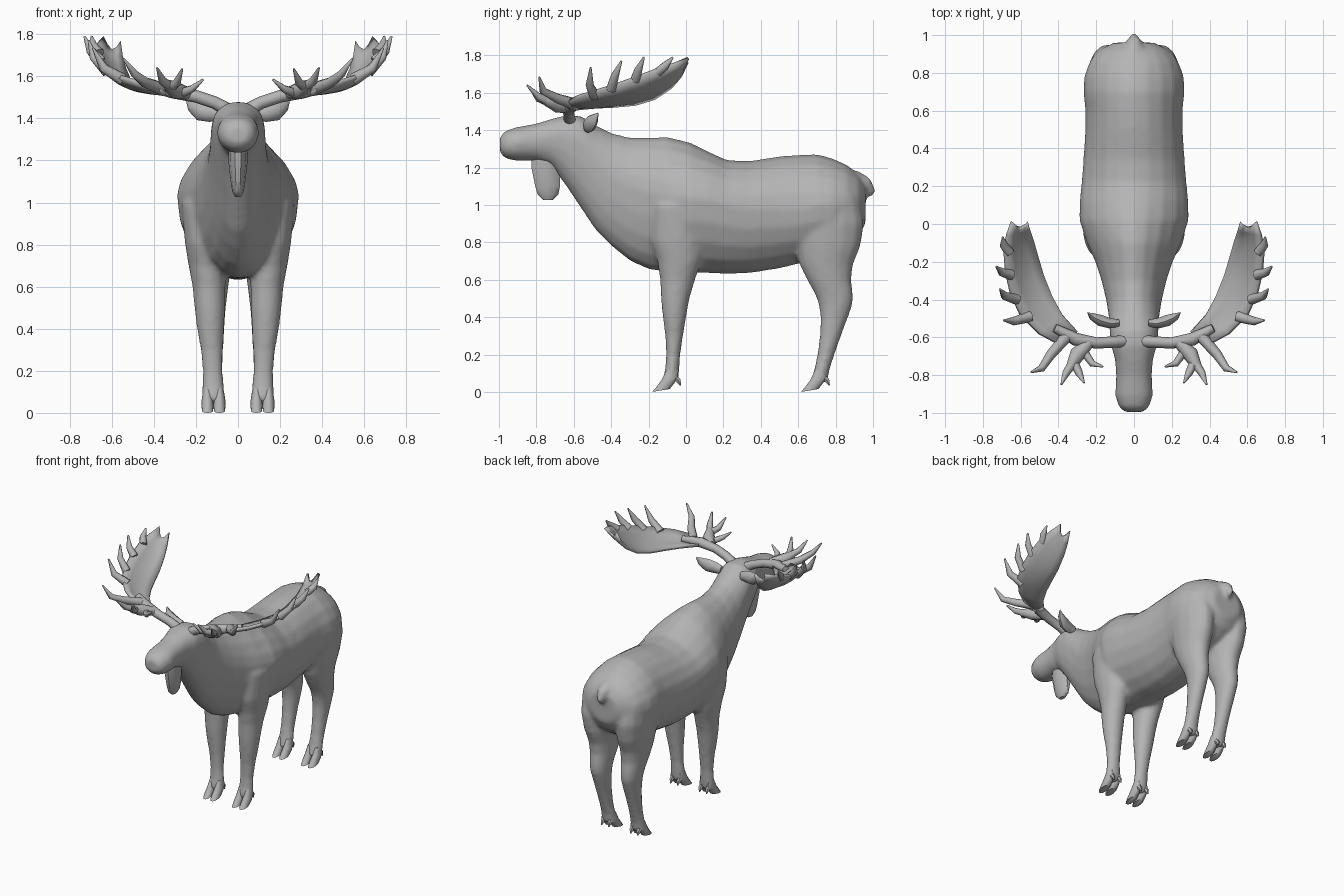
import bpy, bmesh, math
from mathutils import Vector

fur = bpy.data.materials.new("grey_fur")
fur.diffuse_color = (0.46, 0.46, 0.46, 1)


def spow(v, e):
    return math.copysign(abs(v) ** e, v)


def loft(bm, rings):
    """Skin a closed tube over rings of equal length, with capped ends."""
    vs = [[bm.verts.new(p) for p in r] for r in rings]
    n = len(vs[0])
    for a, b in zip(vs, vs[1:]):
        for i in range(n):
            j = (i + 1) % n
            bm.faces.new((a[i], a[j], b[j], b[i]))
    bm.faces.new(vs[0])
    bm.faces.new(vs[-1])


def body_ring(y, top, bot, hw, wide, e, n=20):
    """Upright section: widest at height wide, e shapes the upper half."""
    pts = []
    for i in range(n):
        a = 2 * math.pi * i / n
        c, s = math.cos(a), math.sin(a)
        if s > 0:
            pts.append((hw * spow(c, 2 / e), y, wide + (top - wide) * spow(s, 2 / e)))
        else:
            pts.append((hw * c, y, wide + (wide - bot) * s))
    return pts


def leg_ring(side, z, y0, y1, x0, x1, n=14, tilt=0.0):
    """Level section filling the box y0..y1, x0..x1."""
    pts = []
    for i in range(n):
        a = 2 * math.pi * i / n
        c, s = math.cos(a), math.sin(a)
        pts.append((side * ((x0 + x1) / 2 + (x1 - x0) / 2 * c),
                    (y0 + y1) / 2 + (y1 - y0) / 2 * s, z + tilt * s))
    return pts


def tube(bm, pts, radii, flat=1.0, n=8):
    """Round tube along points; flat squashes it sideways to its up axis."""
    pts = [Vector(p) for p in pts]
    rings = []
    for k, (p, r) in enumerate(zip(pts, radii)):
        t = (pts[min(k + 1, len(pts) - 1)] - pts[max(k - 1, 0)]).normalized()
        u = t.cross(Vector((0, 0, 1)))
        if u.length < 0.05:
            u = Vector((1, 0, 0))
        u.normalize()
        v = u.cross(t)
        rings.append([p + r * (u * math.cos(a) * flat + v * math.sin(a))
                      for a in (2 * math.pi * i / n for i in range(n))])
    loft(bm, rings)


def finish(name, bm, angle=50):
    bmesh.ops.recalc_face_normals(bm, faces=bm.faces)
    me = bpy.data.meshes.new(name)
    bm.to_mesh(me)
    bm.free()
    me.materials.append(fur)
    ob = bpy.data.objects.new(name, me)
    bpy.context.collection.objects.link(ob)
    bpy.ops.object.select_all(action='DESELECT')
    ob.select_set(True)
    bpy.context.view_layer.objects.active = ob
    bpy.ops.object.shade_smooth_by_angle(angle=math.radians(angle))
    return ob


# Head, neck and trunk: y, top, bottom, half width, widest height, upper exponent
TRUNK = [
    (-0.995, 1.36, 1.28, 0.05, 1.32, 2), (-0.97, 1.395, 1.25, 0.08, 1.32, 2.2),
    (-0.91, 1.415, 1.235, 0.1, 1.33, 2.2), (-0.8, 1.435, 1.235, 0.095, 1.34, 2.2),
    (-0.72, 1.46, 1.21, 0.1, 1.36, 2.2), (-0.64, 1.48, 1.10, 0.122, 1.37, 2.2),
    (-0.56, 1.475, 0.98, 0.13, 1.33, 2.2), (-0.48, 1.425, 0.86, 0.135, 1.24, 2),
    (-0.4, 1.385, 0.78, 0.148, 1.15, 1.9), (-0.3, 1.36, 0.70, 0.172, 1.1, 1.8),
    (-0.2, 1.36, 0.655, 0.205, 1.07, 1.7), (-0.1, 1.365, 0.64, 0.25, 1.05, 1.6),
    (0.02, 1.335, 0.635, 0.29, 1.04, 1.6), (0.12, 1.285, 0.635, 0.288, 1.03, 1.7),
    (0.22, 1.24, 0.63, 0.278, 1.0, 1.8), (0.34, 1.235, 0.635, 0.268, 0.98, 1.9),
    (0.5, 1.26, 0.66, 0.258, 0.98, 1.9), (0.6, 1.268, 0.685, 0.258, 0.98, 1.9),
    (0.7, 1.272, 0.71, 0.268, 1.0, 1.8), (0.78, 1.25, 0.74, 0.265, 1.0, 1.8),
    (0.86, 1.215, 0.78, 0.235, 1.0, 1.9), (0.92, 1.165, 0.83, 0.185, 1.0, 2),
    (0.96, 1.11, 0.9, 0.11, 1.0, 2)]

# Legs: z, y back-to-front extent, x inner-to-outer extent
FORELEG = [
    (1.0, -0.18, 0.12, 0.1, 0.272), (0.8, -0.185, 0.1, 0.07, 0.252),
    (0.7, -0.155, 0.085, 0.06, 0.236), (0.6, -0.14, 0.05, 0.058, 0.217),
    (0.5, -0.135, 0.02, 0.06, 0.208), (0.4, -0.125, 0.002, 0.065, 0.196),
    (0.3, -0.112, -0.015, 0.07, 0.178), (0.2, -0.107, -0.03, 0.072, 0.168),
    (0.12, -0.113, -0.035, 0.066, 0.17), (0.07, -0.125, -0.04, 0.062, 0.172),
    (0.05, -0.12, -0.05, 0.07, 0.165)]
HINDLEG = [
    (1.05, 0.6, 0.92, 0.06, 0.25), (0.9, 0.57, 0.955, 0.03, 0.25),
    (0.78, 0.58, 0.935, 0.028, 0.237), (0.68, 0.605, 0.895, 0.035, 0.22),
    (0.6, 0.645, 0.885, 0.045, 0.207), (0.52, 0.69, 0.895, 0.055, 0.195),
    (0.47, 0.708, 0.893, 0.06, 0.188), (0.4, 0.718, 0.868, 0.064, 0.18),
    (0.3, 0.715, 0.83, 0.07, 0.172), (0.2, 0.702, 0.795, 0.072, 0.168),
    (0.12, 0.685, 0.768, 0.066, 0.17), (0.07, 0.67, 0.76, 0.062, 0.172),
    (0.05, 0.675, 0.75, 0.07, 0.165)]

bm = bmesh.new()
loft(bm, [body_ring(*s) for s in TRUNK])
for side in (1, -1):
    for prof in (FORELEG, HINDLEG):
        loft(bm, [leg_ring(side, *s) for s in prof])
# Tail stub
tube(bm, [(0, 0.9, 1.13), (0, 0.965, 1.11), (0, 0.99, 1.07), (0, 0.995, 1.045)],
     [0.06, 0.04, 0.025, 0.012])
body = finish("body", bm, 60)
# Blend trunk and legs into one skin
rem = body.modifiers.new("skin", 'REMESH')
rem.mode = 'VOXEL'
rem.voxel_size = 0.014
rem.use_smooth_shade = True
smooth = body.modifiers.new("soften", 'SMOOTH')
smooth.factor = 0.5
smooth.iterations = 8

# Cloven hooves with dewclaws
bm = bmesh.new()
for side in (1, -1):
    for heel in (-0.035, 0.76):
        for x in (0.088, 0.145):
            loft(bm, [leg_ring(side, z, heel + a, heel + b, x - w, x + w, 10, t)
                      for z, a, b, w, t in ((0.12, -0.07, -0.01, 0.018, 0),
                                            (0.07, -0.1, -0.005, 0.027, 0.01),
                                            (0.035, -0.128, -0.025, 0.029, 0.012),
                                            (0.008, -0.148, -0.05, 0.026, 0.008))])
            tube(bm, [(side * x, heel - 0.03, 0.085), (side * x, heel - 0.005, 0.06),
                      (side * x, heel + 0.006, 0.035)], [0.018, 0.015, 0.004], n=6)
finish("hooves", bm)

# Throat bell
bm = bmesh.new()
loft(bm, [leg_ring(1, z, a, b, -w, w, 10) for z, a, b, w in (
    (1.28, -0.83, -0.66, 0.045), (1.2, -0.83, -0.67, 0.046),
    (1.1, -0.81, -0.67, 0.035), (1.055, -0.795, -0.68, 0.028),
    (1.027, -0.765, -0.71, 0.015))])
finish("throat_bell", bm)

# Beam and tines: path points, then radii
TINES = [
    ([(0.05, -0.62, 1.44), (0.11, -0.625, 1.475), (0.2, -0.63, 1.505),
      (0.31, -0.61, 1.53), (0.42, -0.55, 1.55)], [0.034, 0.03, 0.03, 0.035, 0.022]),
    ([(0.24, -0.63, 1.52), (0.3, -0.69, 1.535), (0.335, -0.755, 1.56)],
     [0.03, 0.042, 0.025]),
    ([(0.32, -0.73, 1.55), (0.36, -0.79, 1.58), (0.385, -0.85, 1.64)],
     [0.026, 0.02, 0.005]),
    ([(0.32, -0.73, 1.55), (0.29, -0.79, 1.57), (0.265, -0.84, 1.635)],
     [0.026, 0.02, 0.005]),
    ([(0.27, -0.67, 1.52), (0.22, -0.74, 1.54), (0.165, -0.755, 1.585)],
     [0.024, 0.018, 0.005]),
    ([(0.36, -0.6, 1.54), (0.44, -0.69, 1.57), (0.49, -0.765, 1.61),
      (0.545, -0.785, 1.685)], [0.032, 0.026, 0.02, 0.005]),
    ([(0.55, -0.49, 1.585), (0.64, -0.515, 1.64), (0.69, -0.51, 1.735)],
     [0.03, 0.022, 0.005]),
    ([(0.62, -0.4, 1.62), (0.685, -0.38, 1.69), (0.71, -0.345, 1.77)],
     [0.028, 0.022, 0.005]),
    ([(0.65, -0.27, 1.67), (0.7, -0.255, 1.72), (0.73, -0.225, 1.79)],
     [0.028, 0.022, 0.005]),
    ([(0.66, -0.15, 1.71), (0.69, -0.11, 1.745), (0.695, -0.07, 1.79)],
     [0.026, 0.022, 0.005])]

# Palm stations: inner edge point, outer edge point
PALM = [
    ((0.3, -0.57, 1.525), (0.37, -0.65, 1.545)), ((0.38, -0.48, 1.525), (0.5, -0.58, 1.58)),
    ((0.435, -0.38, 1.53), (0.6, -0.48, 1.61)), ((0.48, -0.27, 1.54), (0.65, -0.37, 1.645)),
    ((0.51, -0.17, 1.57), (0.675, -0.26, 1.685)), ((0.535, -0.08, 1.63), (0.685, -0.14, 1.73)),
    ((0.55, -0.03, 1.69), (0.67, -0.06, 1.755)), ((0.56, 0.005, 1.765), (0.645, 0.012, 1.785))]

for side, label in ((1, "left"), (-1, "right")):
    flip = lambda p: (side * p[0], p[1], p[2])
    bm = bmesh.new()
    for path, radii in TINES:
        tube(bm, [flip(p) for p in path], radii)
    finish(label + "_antler_tines", bm)

    # Cupped palm, with a notch between the two end points
    bm = bmesh.new()
    rows = []
    for k, (a, b) in enumerate(PALM):
        row = []
        for i in range(5):
            t = i / 4
            p = Vector(a).lerp(Vector(b), t)
            bow = math.sin(math.pi * t)
            p.z -= 0.022 * bow
            if k == len(PALM) - 1:
                p += Vector((0, -0.03, -0.03)) * bow
            row.append(bm.verts.new(flip(p)))
        rows.append(row)
    for r, s in zip(rows, rows[1:]):
        for i in range(4):
            bm.faces.new((r[i], r[i + 1], s[i + 1], s[i]))
    palm = finish(label + "_antler_palm", bm)
    sol = palm.modifiers.new("thickness", 'SOLIDIFY')
    sol.thickness = 0.02
    sol.offset = 0

    # Leaf-shaped ear
    bm = bmesh.new()
    tube(bm, [flip(p) for p in ((0.08, -0.525, 1.42), (0.13, -0.525, 1.425),
                                (0.18, -0.51, 1.435), (0.22, -0.49, 1.46),
                                (0.245, -0.47, 1.49))],
         [0.03, 0.042, 0.046, 0.03, 0.004], flat=0.65)
    finish(label + "_ear", bm)
